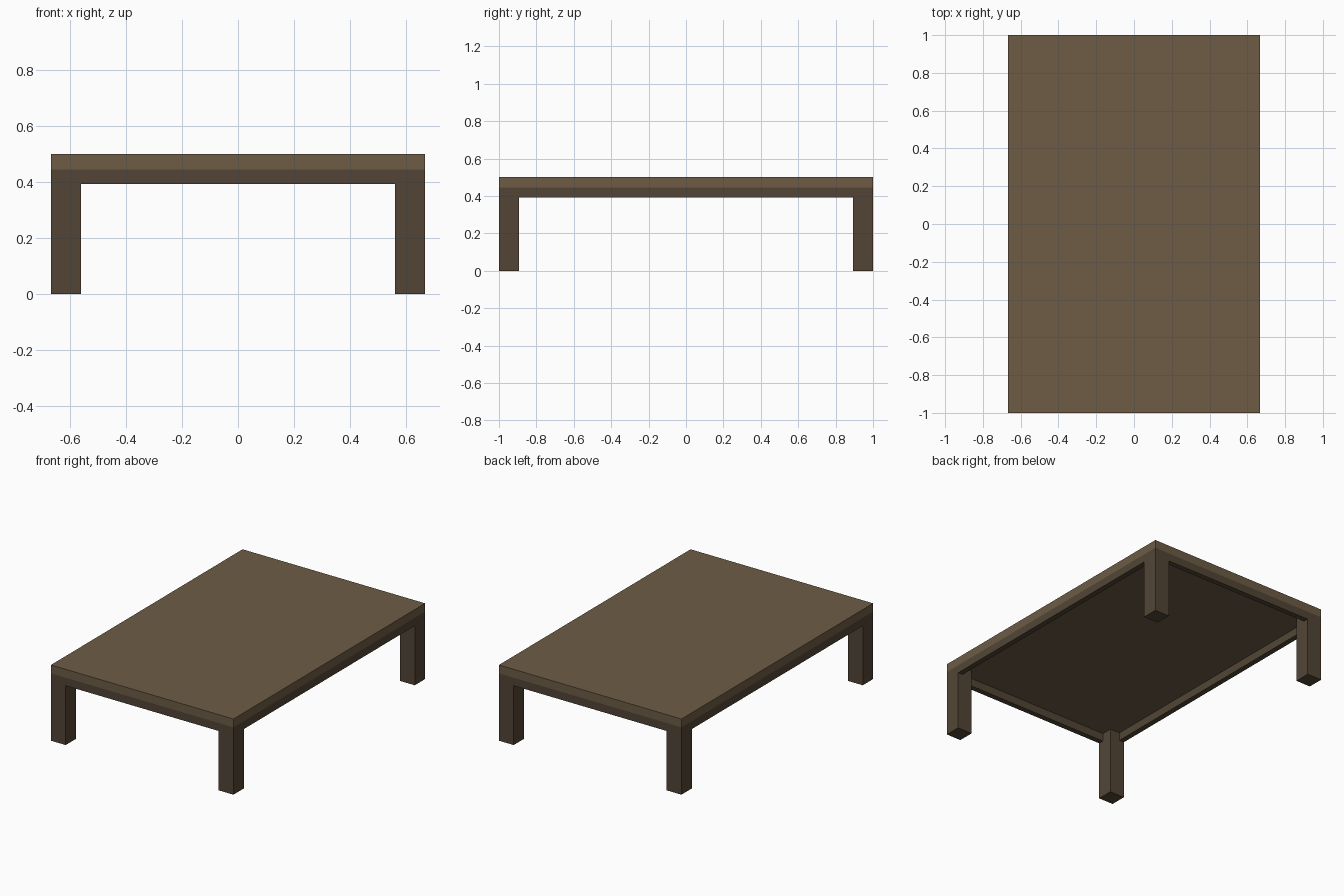
import bpy
import bmesh
from mathutils import Vector

if "Cube" in bpy.data.objects:
    bpy.data.objects.remove(bpy.data.objects["Cube"])

HX, HY = 0.667, 1.0           # half width and half length
TOP, SLAB, RAIL = 0.5, 0.445, 0.392   # top, underside of slab, underside of rails
LEG, THICK = 0.108, 0.036     # leg width, rail thickness


def material(name, rgb):
    mat = bpy.data.materials.new(name)
    mat.diffuse_color = (*rgb, 1.0)
    mat.use_nodes = True
    mat.node_tree.nodes["Principled BSDF"].inputs["Base Color"].default_value = mat.diffuse_color
    return mat


def box(name, lo, hi, mat):
    lo, hi = Vector(lo), Vector(hi)
    bm = bmesh.new()
    bmesh.ops.create_cube(bm, size=1.0)
    bmesh.ops.scale(bm, vec=hi - lo, verts=bm.verts)
    mesh = bpy.data.meshes.new(name)
    bm.to_mesh(mesh)
    bm.free()
    mesh.materials.append(mat)
    obj = bpy.data.objects.new(name, mesh)
    obj.location = (lo + hi) / 2
    bpy.context.collection.objects.link(obj)
    return obj


light_wood = material("light_wood", (0.153, 0.107, 0.060))
dark_wood = material("dark_wood", (0.085, 0.060, 0.036))

# Table top
box("table_top", (-HX, -HY, SLAB), (HX, HY, TOP), light_wood)

# Legs, flush with the corners
for sx, side in ((-1, "left"), (1, "right")):
    for sy, end in ((-1, "front"), (1, "back")):
        cx, cy = sx * (HX - LEG / 2), sy * (HY - LEG / 2)
        box(f"{end}_{side}_leg", (cx - LEG / 2, cy - LEG / 2, 0),
            (cx + LEG / 2, cy + LEG / 2, SLAB), dark_wood)

# Thin rails between the legs, flush with the outside
for s, end, side in ((-1, "front", "left"), (1, "back", "right")):
    cy = s * (HY - THICK / 2)
    box(f"{end}_rail", (-HX + LEG, cy - THICK / 2, RAIL),
        (HX - LEG, cy + THICK / 2, SLAB), dark_wood)
    cx = s * (HX - THICK / 2)
    box(f"{side}_rail", (cx - THICK / 2, -HY + LEG, RAIL),
        (cx + THICK / 2, HY - LEG, SLAB), dark_wood)
